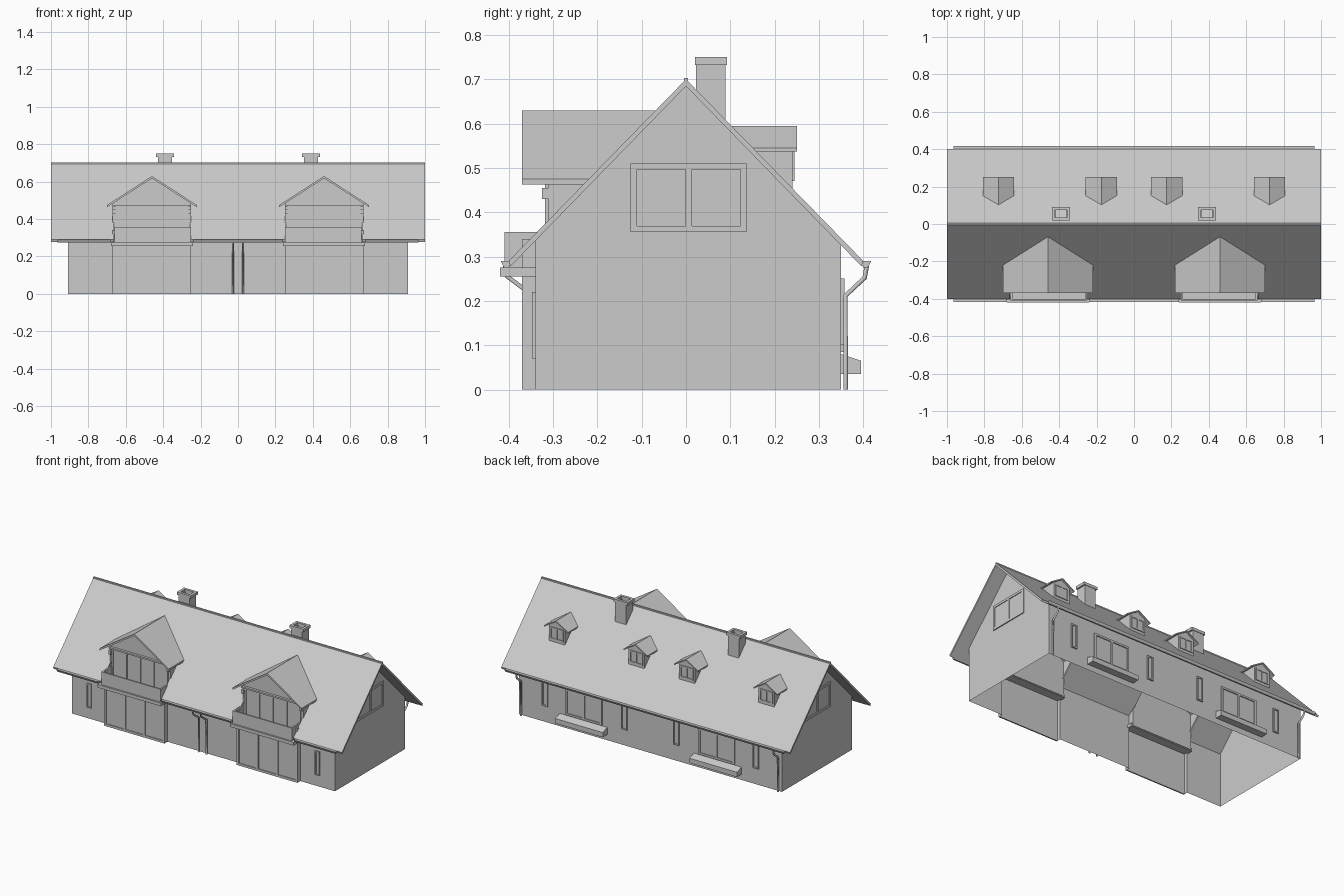
import bpy, bmesh

cube = bpy.data.objects.get("Cube")
if cube:
    bpy.data.objects.remove(cube)

grey = bpy.data.materials.new("plain_grey")
grey.use_nodes = True
COLOUR = (0.6, 0.6, 0.6, 1)
grey.diffuse_color = COLOUR
grey.node_tree.nodes["Principled BSDF"].inputs["Base Color"].default_value = COLOUR

RIDGE, SLOPE = 0.70, 1.025


def roof_y(z):
    """Distance from the ridge at which the main roof has height z."""
    return (RIDGE - z) / SLOPE


def add(name, data, mirror=True):
    ob = bpy.data.objects.new(name, data)
    bpy.context.collection.objects.link(ob)
    data.materials.append(grey)
    if mirror:
        ob.modifiers.new("mirror", "MIRROR")
        ob.modifiers["mirror"].use_mirror_merge = False
    return ob


def finish(name, bm, mirror=True, fix=True):
    if fix:
        bmesh.ops.recalc_face_normals(bm, faces=bm.faces)
    me = bpy.data.meshes.new(name)
    bm.to_mesh(me)
    bm.free()
    return add(name, me, mirror)


def boxes(name, items, mirror=True):
    """Blocks given as x, y and z ranges."""
    bm = bmesh.new()
    for x0, x1, y0, y1, z0, z1 in items:
        lo, hi = (x0, y0, z0), (x1, y1, z1)
        for v in bmesh.ops.create_cube(bm, size=1)["verts"]:
            v.co = [lo[i] if v.co[i] < 0 else hi[i] for i in range(3)]
    return finish(name, bm, mirror)


def loft(name, ring_a, ring_b, mirror=True, cap_a=True, cap_b=True, skip=()):
    """Join two matching outlines, leaving out the sides listed in skip."""
    bm = bmesh.new()
    a = [bm.verts.new(p) for p in ring_a]
    b = [bm.verts.new(p) for p in ring_b]
    n = len(a)
    for i in range(n):
        if i not in skip:
            j = (i + 1) % n
            bm.faces.new((a[i], a[j], b[j], b[i]))
    if cap_a:
        bm.faces.new(a[::-1])
    if cap_b:
        bm.faces.new(b)
    return finish(name, bm, mirror)


def along_x(name, profile, x0, x1, **kw):
    return loft(name, [(x0, y, z) for y, z in profile],
                [(x1, y, z) for y, z in profile], **kw)


def window(name, axis, plane, out, a0, a1, z0, z1, panes=1, bar=0.012, depth=0.008):
    """Framed window on a wall facing x or y."""
    cells = [(a0, a1, z0, z0 + bar), (a0, a1, z1 - bar, z1)]
    for i in range(panes + 1):
        a = a0 + (a1 - a0 - bar) * i / panes
        cells.append((a, a + bar, z0 + bar, z1 - bar))
    items = []
    for c, thick in [(c, depth) for c in cells] + [((a0, a1, z0, z1), depth / 4)]:
        p, q = sorted((plane, plane + out * thick))
        if axis == "x":
            items.append((p, q) + c)
        else:
            items.append(c[:2] + (p, q) + c[2:])
    return boxes(name, items)


def ring(name, x0, x1, y0, y1, z0, z1, t):
    """Hollow square tube."""
    return boxes(name, [(x0, x0 + t, y0, y1, z0, z1), (x1 - t, x1, y0, y1, z0, z1),
                        (x0 + t, x1 - t, y0, y0 + t, z0, z1),
                        (x0 + t, x1 - t, y1 - t, y1, z0, z1)])


def pipe(name, points):
    cu = bpy.data.curves.new(name, "CURVE")
    cu.dimensions = "3D"
    cu.bevel_depth = 0.006
    cu.bevel_resolution = 1
    sp = cu.splines.new("POLY")
    sp.points.add(len(points) - 1)
    for p, co in zip(sp.points, points):
        p.co = (*co, 1)
    return add(name, cu)


# Main walls: open shell with gaps in the front for the two bays
WX, FRONT, BACK = 0.91, -0.34, 0.35
BAY0, BAY1, BAYC = 0.25, 0.67, 0.46
bm = bmesh.new()


def sheet(*pts):
    bm.faces.new([bm.verts.new(p) for p in pts])


top = RIDGE - 0.01
zf, zb = top + FRONT * SLOPE, top - BACK * SLOPE
sheet((WX, FRONT, 0), (WX, BACK, 0), (WX, BACK, zb), (WX, 0, top), (WX, FRONT, zf))
sheet((WX, BACK, 0), (0, BACK, 0), (0, BACK, zb), (WX, BACK, zb))
for x0, x1 in ((0, BAY0), (BAY1, WX)):
    sheet((x0, FRONT, 0), (x1, FRONT, 0), (x1, FRONT, zf), (x0, FRONT, zf))
finish("house_walls", bm, fix=False)

# Main roof slab
T = 0.012
eave = 0.40
ze = RIDGE - eave * SLOPE
roof = along_x("main_roof", [(-eave, ze), (0, RIDGE), (eave, ze), (eave - 0.004, ze - T),
                             (0, RIDGE - T * 1.3), (-eave + 0.004, ze - T)],
               -1, 1, mirror=False)
boxes("ridge_cap", [(-1, 1, -0.005, 0.005, RIDGE - 0.01, RIDGE + 0.003)], mirror=False)


def dormer(name, cx, side, face, wall, low, overhang, eave_z, ridge_z, edge, t):
    """Gabled dormer whose rear edges lie on the main roof."""
    slope = (ridge_z - eave_z) / overhang
    under = ridge_z - t
    wz = under - wall * slope
    outline = [(-wall, low), (-wall, wz), (0, under), (wall, wz), (wall, low)]
    loft(name + "_walls", [(cx + x, side * face, z) for x, z in outline],
         [(cx + x, side * min(face, roof_y(z)), z) for x, z in outline],
         cap_b=False, skip=(4,))
    chevron = [(-overhang, eave_z), (0, ridge_z), (overhang, eave_z),
               (overhang, eave_z - t), (0, under), (-overhang, eave_z - t)]
    loft(name + "_roof", [(cx + x, side * edge, z) for x, z in chevron],
         [(cx + x, side * roof_y(z), z) for x, z in chevron])
    # Opening through the main roof
    hole = [(x * 0.97, z - 0.004) for x, z in outline[1:4]]
    hole = [(hole[0][0], 0.15)] + hole + [(hole[2][0], 0.15)]
    reach = 0.5 if side < 0 else face - 0.003
    for s in (1, -1):
        cut = loft(name + "_cutter", [(s * cx + x, side * 0.02, z) for x, z in hole],
                   [(s * cx + x, side * reach, z) for x, z in hole], mirror=False)
        cut.hide_render = True
        cut.hide_viewport = True
        cut.display_type = "WIRE"
        mod = roof.modifiers.new("opening", "BOOLEAN")
        mod.operation = "DIFFERENCE"
        mod.solver = "EXACT"
        mod.object = cut


# Large front dormers with glazed fronts
DF = 0.31
dormer("front_dormer", BAYC, -1, DF, 0.21, RIDGE - DF * SLOPE, 0.24, 0.475, 0.63, 0.37, 0.012)
boxes("dormer_lower_front", [(BAY0, BAY1, -DF, -DF + 0.004, 0.26, RIDGE - DF * SLOPE)])
window("dormer_glazing", "y", -DF, -1, BAY0 + 0.015, BAY1 - 0.015, 0.28, 0.47, panes=4)
boxes("dormer_tie_beam", [(BAY0, BAY1, -0.325, -DF, 0.465, 0.475)])
boxes("dormer_lamps", [(x - 0.008, x + 0.008, -0.325, -DF, 0.43, 0.455)
                       for x in (BAY0 + 0.008, BAY1 - 0.008)])

# Balconies
boxes("balcony_slab", [(0.24, 0.68, -0.42, -DF, 0.255, 0.275)])
boxes("balcony_parapet", [(BAY0, 0.66, -0.41, -0.40, 0.275, 0.355),
                          (BAY0, 0.26, -0.40, -DF, 0.275, 0.355),
                          (0.65, 0.66, -0.40, -DF, 0.275, 0.355)])

# Ground floor bays with sliding doors
BF = -0.362
loft("bay_walls", [(BAY0, FRONT, 0), (BAY0, BF, 0), (BAY1, BF, 0), (BAY1, FRONT, 0)],
     [(BAY0, FRONT, 0.257), (BAY0, BF, 0.257), (BAY1, BF, 0.257), (BAY1, FRONT, 0.257)],
     cap_a=False, cap_b=False, skip=(3,))
boxes("bay_side_piers", [(x, x + 0.012, -0.37, FRONT, 0.257, 0.34)
                         for x in (BAY0, BAY1 - 0.012)])
window("bay_doors", "y", BF, -1, BAY0, BAY1, 0, 0.255, panes=3, bar=0.014)

# Small rear dormers
for label, cx in (("inner", 0.175), ("outer", 0.725)):
    dormer("rear_dormer_" + label, cx, 1, 0.24, 0.055, RIDGE - 0.24 * SLOPE,
           0.083, 0.545, 0.595, 0.25, 0.008)
    window("rear_dormer_window_" + label, "y", 0.24, 1, cx - 0.045, cx + 0.045,
           0.47, 0.545, panes=2, bar=0.008, depth=0.005)

# Chimneys
ring("chimney_stack", 0.352, 0.428, 0.023, 0.089, 0.59, 0.735, 0.01)
ring("chimney_cap", 0.342, 0.438, 0.02, 0.092, 0.732, 0.75, 0.016)

# Wall windows
window("front_slit_window", "y", FRONT, -1, 0.775, 0.805, 0.07, 0.22, bar=0.007)
for label, cx in (("inner", 0.18), ("outer", 0.73)):
    window("rear_slit_window_" + label, "y", BACK, 1, cx - 0.02, cx + 0.02, 0.10, 0.25, bar=0.008)
window("rear_wide_window", "y", BACK, 1, 0.335, 0.585, 0.085, 0.25, panes=2)
window("gable_window", "x", WX, 1, -0.125, 0.137, 0.355, 0.51, panes=2, bar=0.014, depth=0.006)

# Planters under the wide rear windows
along_x("rear_planter", [(BACK, 0.035), (0.395, 0.035), (0.395, 0.065), (BACK, 0.08)], 0.30, 0.63)

# Gutters and downpipes
gutter = [(0.393, 0.29), (0.418, 0.29), (0.410, 0.275), (0.400, 0.275)]
along_x("rear_gutter", gutter, 0, 0.965)
for label, x0, x1 in (("inner", 0, 0.24), ("outer", 0.68, 0.965)):
    along_x("front_gutter_" + label, [(-y, z) for y, z in gutter], x0, x1)
pipe("rear_downpipe", [(0.89, 0.408, 0.28), (0.89, 0.403, 0.252),
                       (0.89, 0.36, 0.212), (0.89, 0.36, 0)])
pipe("front_downpipe", [(0.027, -0.408, 0.28), (0.027, -0.403, 0.255),
                        (0.027, -0.35, 0.215), (0.027, -0.35, 0)])
